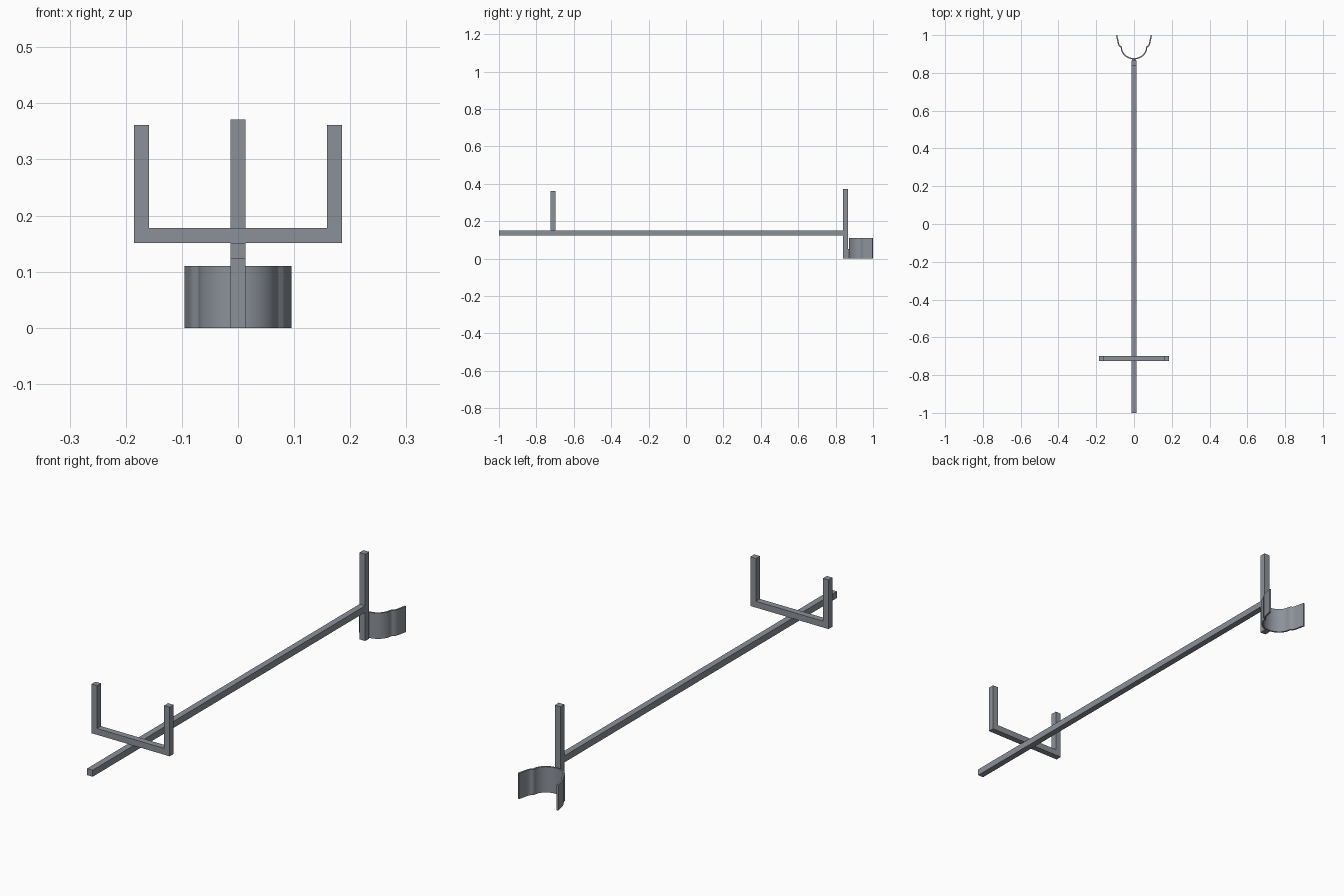
import bpy, bmesh, math

if "Cube" in bpy.data.objects:
    bpy.data.objects.remove(bpy.data.objects["Cube"])

W = 0.0266  # square tube width
steel = bpy.data.materials.new("dark_steel")
steel.diffuse_color = (0.26, 0.285, 0.32, 1)
steel.use_nodes = True
steel.node_tree.nodes["Principled BSDF"].inputs["Base Color"].default_value = steel.diffuse_color


def make(name, bm):
    """Turn a bmesh into a steel object."""
    mesh = bpy.data.meshes.new(name)
    bm.to_mesh(mesh)
    bm.free()
    mesh.materials.append(steel)
    ob = bpy.data.objects.new(name, mesh)
    bpy.context.collection.objects.link(ob)
    return ob


def box(name, x, y, z):
    """Box from (min, max) ranges."""
    bm = bmesh.new()
    bmesh.ops.create_cube(bm, size=1)
    for v in bm.verts:
        v.co = [(a + b) / 2 + c * (b - a) for (a, b), c in zip((x, y, z), v.co)]
    return make(name, bm)


h = W / 2
# Long bar, rear post and the small tab joining it to the clamp
box("main_bar", (-h, h), (-1, 0.842), (0.123, 0.151))
box("rear_post", (-h, h), (0.84, 0.84 + W), (0, 0.371))
box("clamp_tab", (-0.008, 0.008), (0.862, 0.876), (0, 0.05))

# U-shaped front cradle
cy = (-0.725, -0.725 + W)
box("cradle_base", (-0.185, 0.185), cy, (0.151, 0.178))
for side, name in ((-1, "cradle_arm_left"), (1, "cradle_arm_right")):
    xs = sorted((side * 0.185, side * (0.185 - W)))
    box(name, xs, cy, (0.178, 0.361))

# Clamp: half-round sheet with flared lips
half = [(0.067 * math.sin(a), 0.936 - 0.061 * math.cos(a))
        for a in (math.radians(88) * i / 12 for i in range(13))]
half += [(0.070, 0.939), (0.077, 0.943), (0.081, 0.951), (0.084, 0.963),
         (0.088, 0.98), (0.092, 0.999)]
path = [(-x, y) for x, y in reversed(half[1:])] + half
bm = bmesh.new()
rows = [[bm.verts.new((x, y, z)) for x, y in path] for z in (0, 0.11)]
for i in range(len(path) - 1):
    bm.faces.new((rows[0][i], rows[0][i + 1], rows[1][i + 1], rows[1][i]))
clamp = make("clamp", bm)
bpy.ops.object.select_all(action='DESELECT')
bpy.context.view_layer.objects.active = clamp
clamp.select_set(True)
solid = clamp.modifiers.new("thickness", 'SOLIDIFY')
solid.thickness = 0.007
solid.offset = 0
bpy.ops.object.modifier_apply(modifier=solid.name)
bpy.ops.object.shade_smooth_by_angle(angle=math.radians(35))
